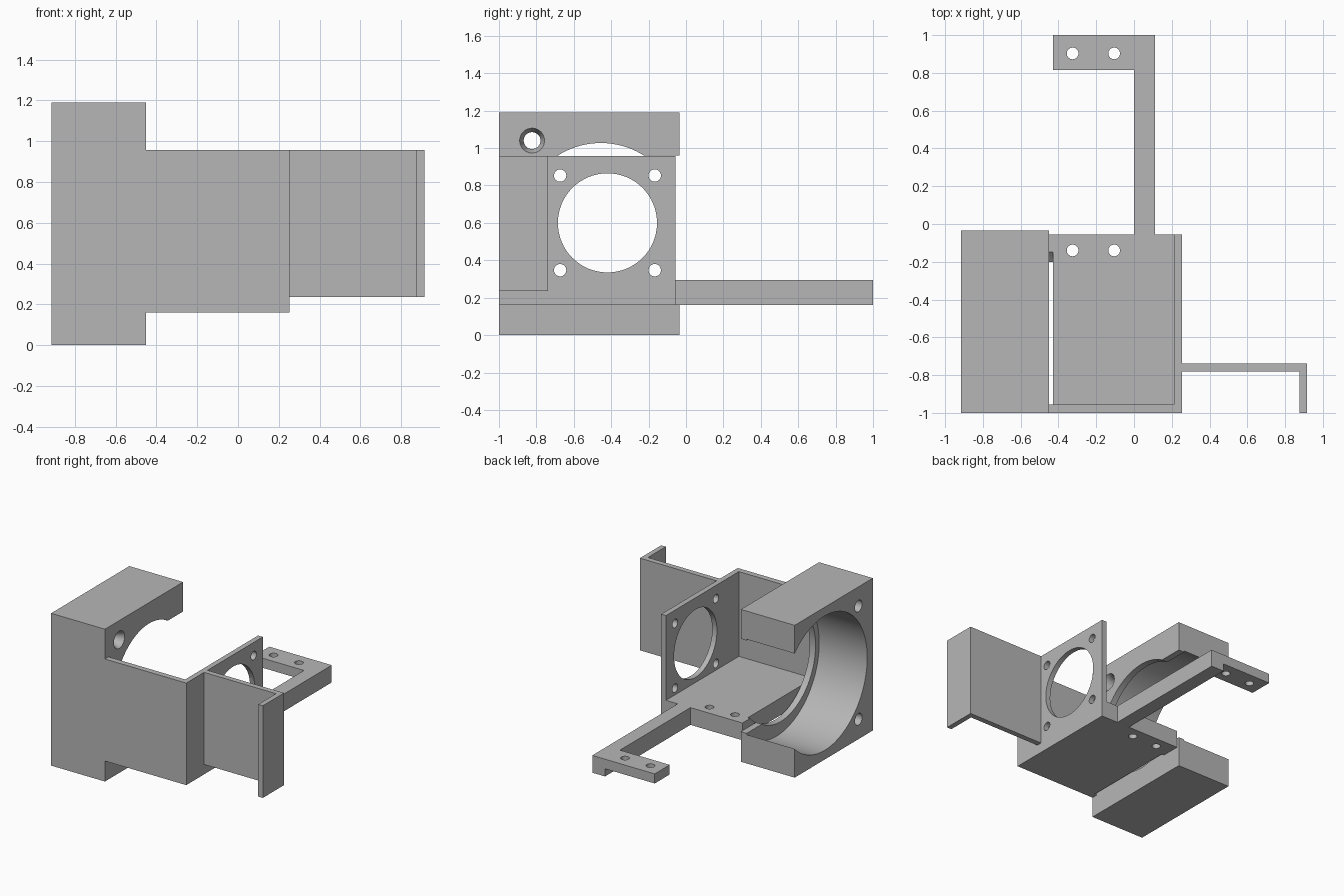
import bpy
import math
from mathutils import Matrix, Vector

cube = bpy.data.objects.get("Cube")
if cube:
    bpy.data.objects.remove(cube, do_unlink=True)

grey = bpy.data.materials.new("plain grey")
grey.use_nodes = True
colour = (0.47, 0.47, 0.47, 1)
grey.diffuse_color = colour
grey.node_tree.nodes["Principled BSDF"].inputs["Base Color"].default_value = colour


def box(name, x, y, z):
    """Box from its x, y and z ranges."""
    bpy.ops.mesh.primitive_cube_add(size=1)
    ob = bpy.context.object
    ob.name = name
    size = [r[1] - r[0] for r in (x, y, z)]
    centre = [(r[0] + r[1]) / 2 for r in (x, y, z)]
    ob.data.transform(Matrix.Translation(centre) @ Matrix.Diagonal((*size, 1)))
    ob.data.materials.append(grey)
    return ob


def rod(start, end, r1, r2=None, sides=32):
    """Cylinder or cone between two points, used as a cutter."""
    a, b = Vector(start), Vector(end)
    d = b - a
    bpy.ops.mesh.primitive_cone_add(vertices=sides, radius1=r1,
                                    radius2=r1 if r2 is None else r2, depth=d.length)
    ob = bpy.context.object
    turn = d.to_track_quat('Z', 'Y').to_matrix().to_4x4()
    ob.data.transform(Matrix.Translation((a + b) / 2) @ turn)
    ob.data.materials.append(grey)
    return ob


def cut(ob, *cutters):
    for c in cutters:
        c.hide_render = True
        mod = ob.modifiers.new("cut", 'BOOLEAN')
        mod.operation, mod.solver, mod.object = 'DIFFERENCE', 'EXACT', c
        bpy.context.view_layer.objects.active = ob
        bpy.ops.object.modifier_apply(modifier=mod.name)
        bpy.data.objects.remove(c, do_unlink=True)


def smooth(ob):
    bpy.ops.object.select_all(action='DESELECT')
    ob.select_set(True)
    bpy.context.view_layer.objects.active = ob
    bpy.ops.object.shade_smooth_by_angle(angle=math.radians(30))


left, face, lip = -0.915, -0.45, -0.5      # housing side, inner face, lip start
mid = 0.597                                # height of the bore axis
low, top = 0.16, 0.957                     # bracket bottom and top
deck = 0.295
back = -0.055

# Housing with a large bore, a smaller lip and an open back
housing = box("fan_housing", (left, face), (-1, -0.035), (0, 1.19))
cut(housing,
    rod((left - 0.1, -0.405, mid), (lip, -0.405, mid), 0.525, sides=96),
    rod((lip - 0.1, -0.455, mid), (face + 0.1, -0.455, mid), 0.43, sides=96),
    box("window", (lip - 0.1, face + 0.1), (-0.24, 0.1), (0.235, 0.96)))

# Screw holes: upper one goes through with a countersink, lower one is blind
cut(housing,
    rod((left - 0.1, -0.823, 1.04), (face + 0.1, -0.823, 1.04), 0.045),
    rod((face - 0.05, -0.823, 1.04), (face + 0.001, -0.823, 1.04), 0.045, 0.067),
    rod((left - 0.1, -0.823, 0.155), (lip, -0.823, 0.155), 0.045))
smooth(housing)

# Front wall of the bracket
box("front_wall", (face, 0.253), (-1, -0.955), (low, top))

# Floor plate with two screw holes
hole_xs = (-0.325, -0.105)
floor = box("floor_plate", (-0.43, 0.212), (-0.955, back), (low, deck))
cut(floor, *[rod((x, -0.14, 0), (x, -0.14, 0.5), 0.031) for x in hole_xs])
smooth(floor)

# Small bridge between floor and housing, following the lip curve
bridge = box("floor_bridge", (face, -0.43), (-0.2, back), (low, deck))
cut(bridge, rod((lip, -0.455, mid), (-0.4, -0.455, mid), 0.43, sides=96))

# Side plate with a round opening and four corner holes
plate = box("side_plate", (0.212, 0.253), (-0.955, back), (low, top))
cut(plate, rod((0.1, -0.42, 0.6), (0.4, -0.42, 0.6), 0.265, sides=64),
    *[rod((0.1, -0.42 + sy * 0.253, 0.6 + sz * 0.253),
          (0.4, -0.42 + sy * 0.253, 0.6 + sz * 0.253), 0.033)
      for sy in (-1, 1) for sz in (-1, 1)])
smooth(plate)

# Wing with a folded end
box("wing", (0.253, 0.875), (-0.78, -0.738), (0.237, top))
box("wing_end", (0.875, 0.915), (-1, -0.738), (0.237, top))

# Rear arm with a thinner mounting tab
box("rear_arm", (0, 0.11), (back, 1), (low, deck))
tab = box("mounting_tab", (-0.43, 0), (0.815, 1), (0.22, deck))
cut(tab, *[rod((x, 0.903, 0), (x, 0.903, 0.5), 0.031) for x in hole_xs])
smooth(tab)
